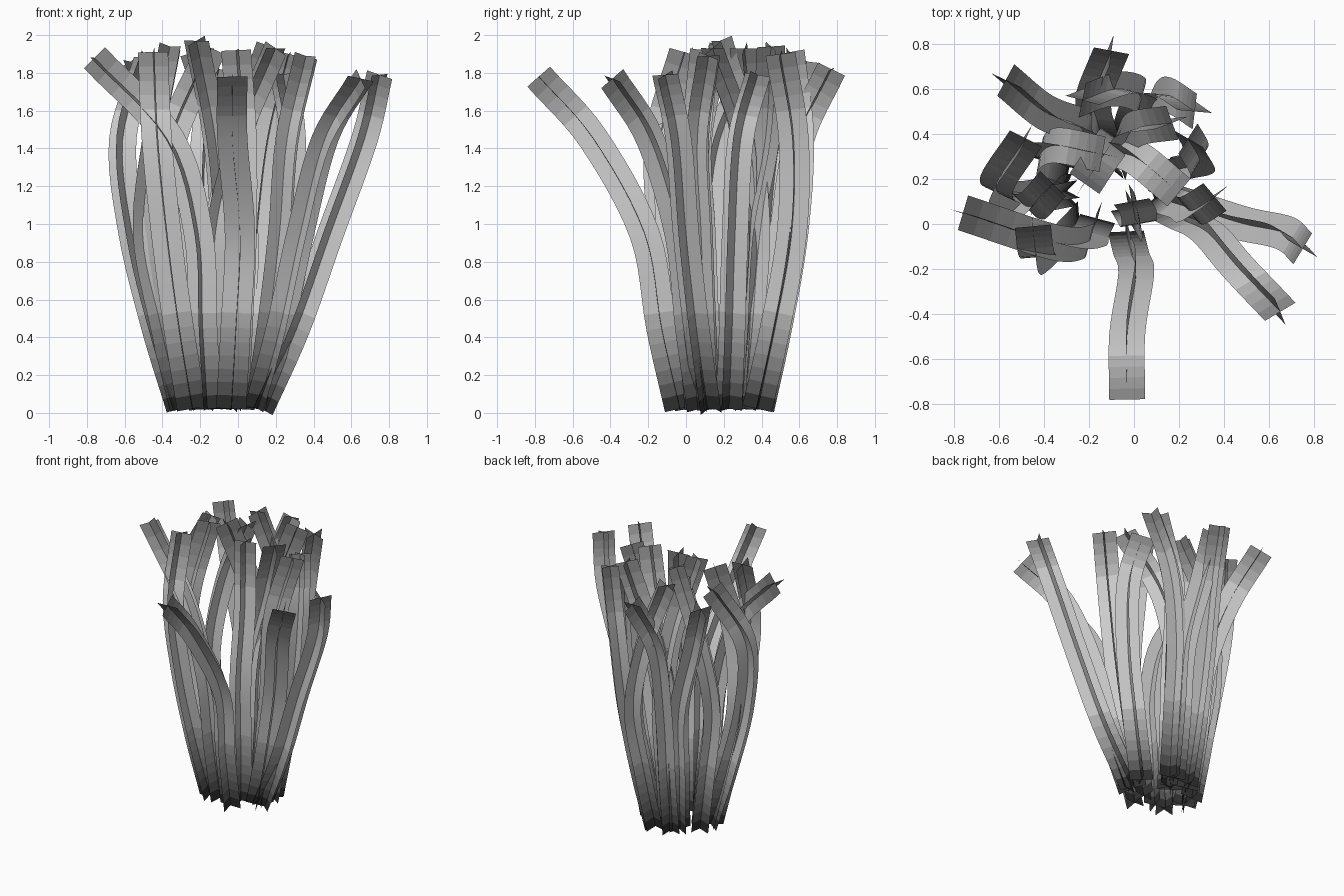
import bpy, bmesh, math
from mathutils import Vector

if "Cube" in bpy.data.objects:
    bpy.data.objects.remove(bpy.data.objects["Cube"])

CENTRE = Vector((-0.09, 0.18))   # middle of the clump at the ground
BASE_R = 0.22
HALF_W = 0.08                    # half width of each crossed ribbon
STEPS = 6                        # rows per path section

# x, y at z=0.95 | x, y at z=1.45 | tip x, y, z | ribbon angle
STALKS = [
    (0.01, -0.22, -0.03, -0.49, -0.03, -0.78, 1.78, 2),
    (0.33, -0.04, 0.46, -0.19, 0.65, -0.39, 1.77, 22),
    (0.49, 0.00, 0.67, -0.04, 0.75, -0.11, 1.79, 60),
    (-0.18, 0.52, -0.17, 0.60, -0.10, 0.77, 1.82, -8),
    (-0.25, 0.44, -0.40, 0.50, -0.57, 0.64, 1.86, 65),
    (-0.56, 0.12, -0.61, 0.18, -0.48, 0.38, 1.88, -25),
    (-0.21, -0.08, -0.36, -0.08, -0.76, 0.05, 1.88, 75),
    (-0.38, -0.12, -0.43, -0.14, -0.45, -0.01, 1.91, 5),
    (-0.50, 0.10, -0.45, 0.08, -0.36, 0.18, 1.94, 45),
    (0.03, 0.57, -0.08, 0.60, -0.23, 0.55, 1.91, 75),
    (0.10, 0.56, 0.16, 0.57, 0.27, 0.50, 1.90, 85),
    (-0.05, 0.33, 0.00, 0.42, 0.17, 0.45, 1.94, 20),
    (0.27, 0.26, 0.29, 0.29, 0.24, 0.38, 1.79, 60),
    (0.22, 0.08, 0.26, 0.06, 0.36, 0.12, 1.89, 40),
    (0.02, 0.00, 0.02, 0.05, -0.01, 0.10, 1.92, 10),
    (-0.08, 0.38, -0.12, 0.33, -0.22, 0.18, 1.97, 55),
    (-0.12, 0.30, 0.00, 0.30, 0.20, 0.14, 1.93, 50),
    (-0.42, 0.30, -0.35, 0.35, -0.14, 0.31, 1.93, 80),
]

# grey shades: black at the root, pale in the middle, darker at the tip
SHADES = []
for i in range(8):
    g = 0.03 + 0.07 * i
    m = bpy.data.materials.new(f"stalk_grey_{i}")
    m.diffuse_color = (g, g, g, 1)
    m.use_nodes = True
    m.node_tree.nodes["Principled BSDF"].inputs["Base Color"].default_value = m.diffuse_color
    SHADES.append(m)


def smooth_path(pts):
    """Catmull-Rom through the points, returning (position, tangent) pairs."""
    p = [2 * pts[0] - pts[1]] + pts + [2 * pts[-1] - pts[-2]]
    out = []
    for i in range(1, len(p) - 2):
        m0, m1 = (p[i + 1] - p[i - 1]) / 2, (p[i + 2] - p[i]) / 2
        a, b = p[i], p[i + 1]
        last = i == len(p) - 3
        for s in range(STEPS + (1 if last else 0)):
            t = s / STEPS
            pos = (a * (2*t**3 - 3*t**2 + 1) + m0 * (t**3 - 2*t**2 + t)
                   + b * (3*t**2 - 2*t**3) + m1 * (t**3 - t**2))
            tan = (a * (6*t*t - 6*t) + m0 * (3*t*t - 4*t + 1)
                   + b * (6*t - 6*t*t) + m1 * (3*t*t - 2*t))
            out.append((pos, tan.normalized()))
    return out


def stalk(name, row):
    mx, my, ux, uy, tx, ty, tz, ang = row
    mid = Vector((mx, my))
    off = mid - CENTRE
    base = CENTRE + off.normalized() * min(BASE_R, 0.6 * off.length)
    low = base.lerp(mid, 0.52)
    path = smooth_path([Vector((*base, 0.022)), Vector((*low, 0.45)),
                        Vector((*mid, 0.95)), Vector((ux, uy, 1.45)),
                        Vector((tx, ty, tz))])
    bm = bmesh.new()
    a = math.radians(ang)
    ref = Vector((math.cos(a), math.sin(a), 0))
    rows = []
    for pos, tan in path:
        u = (ref - tan * ref.dot(tan)).normalized()
        v = tan.cross(u)
        rows.append([[bm.verts.new(pos + d * s) for s in (-HALF_W, HALF_W)]
                     for d in (u, v)])
    # two ribbons crossing at right angles
    for i, (r0, r1) in enumerate(zip(rows, rows[1:])):
        from_tip = len(rows) - 2 - i
        for k in (0, 1):
            f = bm.faces.new((r0[k][0], r0[k][1], r1[k][1], r1[k][0]))
            f.smooth = True
            f.material_index = min(i, 7, 3 + from_tip)
    mesh = bpy.data.meshes.new(name)
    bm.to_mesh(mesh)
    bm.free()
    for m in SHADES:
        mesh.materials.append(m)
    bpy.context.collection.objects.link(bpy.data.objects.new(name, mesh))


# clump of crossed-ribbon stalks
for n, row in enumerate(STALKS, 1):
    stalk(f"stalk_{n:02d}", row)
